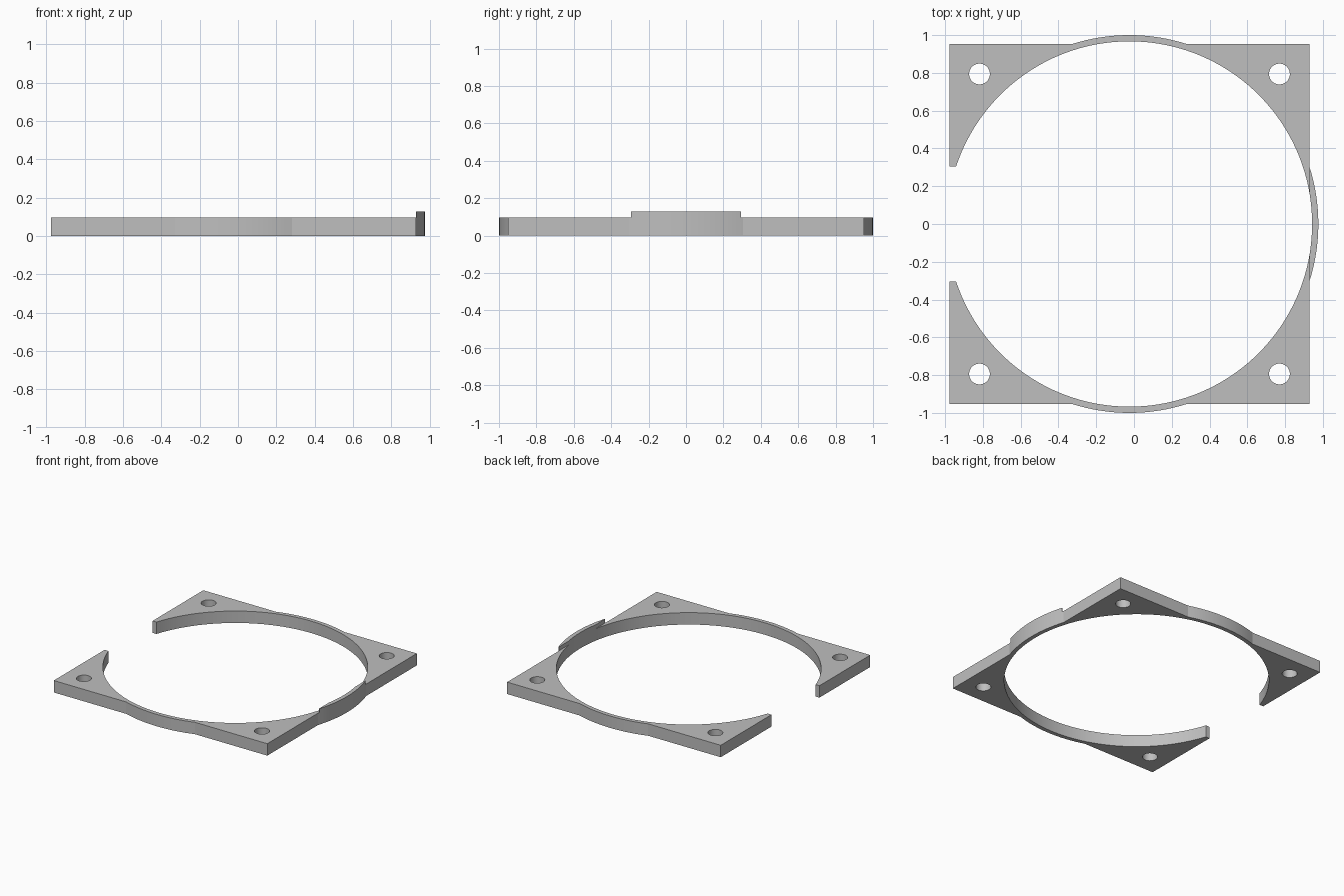
import bpy, math

CX = -0.024               # centre of the ring and the square
HALF = 0.952              # half side of the square
OUTER, INNER = 1.0, 0.967
BASE, TALL = 0.096, 0.128
HOLE_OFFSET, HOLE_R = 0.794, 0.055
GAP, TAB = 0.305, 0.294   # half widths of the open side and the raised lip

cube = bpy.data.objects.get("Cube")
if cube:
    bpy.data.objects.remove(cube, do_unlink=True)


def box(name, lo, hi):
    centre = [(a + b) / 2 for a, b in zip(lo, hi)]
    bpy.ops.mesh.primitive_cube_add(size=1, location=centre)
    ob = bpy.context.object
    ob.name = name
    ob.scale = [b - a for a, b in zip(lo, hi)]
    bpy.ops.object.transform_apply(location=True, rotation=True, scale=True)
    return ob


def cylinder(name, x, y, radius, z0, z1, sides):
    bpy.ops.mesh.primitive_cylinder_add(vertices=sides, radius=radius, depth=z1 - z0,
                                        location=(x, y, (z0 + z1) / 2))
    ob = bpy.context.object
    ob.name = name
    bpy.ops.object.transform_apply(location=True, rotation=True, scale=True)
    return ob


def combine(target, tool, operation):
    mod = target.modifiers.new(operation.title(), "BOOLEAN")
    mod.operation = operation
    mod.solver = "EXACT"
    mod.object = tool
    bpy.context.view_layer.objects.active = target
    bpy.ops.object.modifier_apply(modifier=mod.name)
    bpy.data.objects.remove(tool, do_unlink=True)


# Square plate merged with the ring that bulges past its sides
edge = CX + HALF
frame = box("mounting_frame", (CX - HALF, -HALF, 0), (edge, HALF, TALL))
combine(frame, cylinder("ring", CX, 0, OUTER, 0, TALL, 160), "UNION")

# Lower everything except the raised lip on the left side
combine(frame, box("top_cut", (-2, -2, BASE), (edge, 2, 1)), "DIFFERENCE")
for s in (-1, 1):
    y0, y1 = sorted((s * TAB, s * 2))
    combine(frame, box("lip_end_cut", (0.5, y0, BASE), (2, y1, 1)), "DIFFERENCE")

# Central bore and the open side
combine(frame, cylinder("bore", CX, 0, INNER, -1, 1, 160), "DIFFERENCE")
combine(frame, box("gap", (-2, -GAP, -1), (-0.5, GAP, 1)), "DIFFERENCE")

# Screw holes in the four corners
for sx in (-1, 1):
    for sy in (-1, 1):
        hole = cylinder("screw_hole", CX + sx * HOLE_OFFSET, sy * HOLE_OFFSET,
                        HOLE_R, -1, 1, 48)
        combine(frame, hole, "DIFFERENCE")

# Plain grey finish
grey = bpy.data.materials.new("plain_grey")
grey.use_nodes = True
colour = (0.52, 0.52, 0.52, 1)
grey.diffuse_color = colour
grey.node_tree.nodes["Principled BSDF"].inputs["Base Color"].default_value = colour
frame.data.materials.clear()
frame.data.materials.append(grey)
for face in frame.data.polygons:
    face.material_index = 0

bpy.ops.object.select_all(action="DESELECT")
frame.select_set(True)
bpy.context.view_layer.objects.active = frame
bpy.ops.object.shade_smooth_by_angle(angle=math.radians(15))
